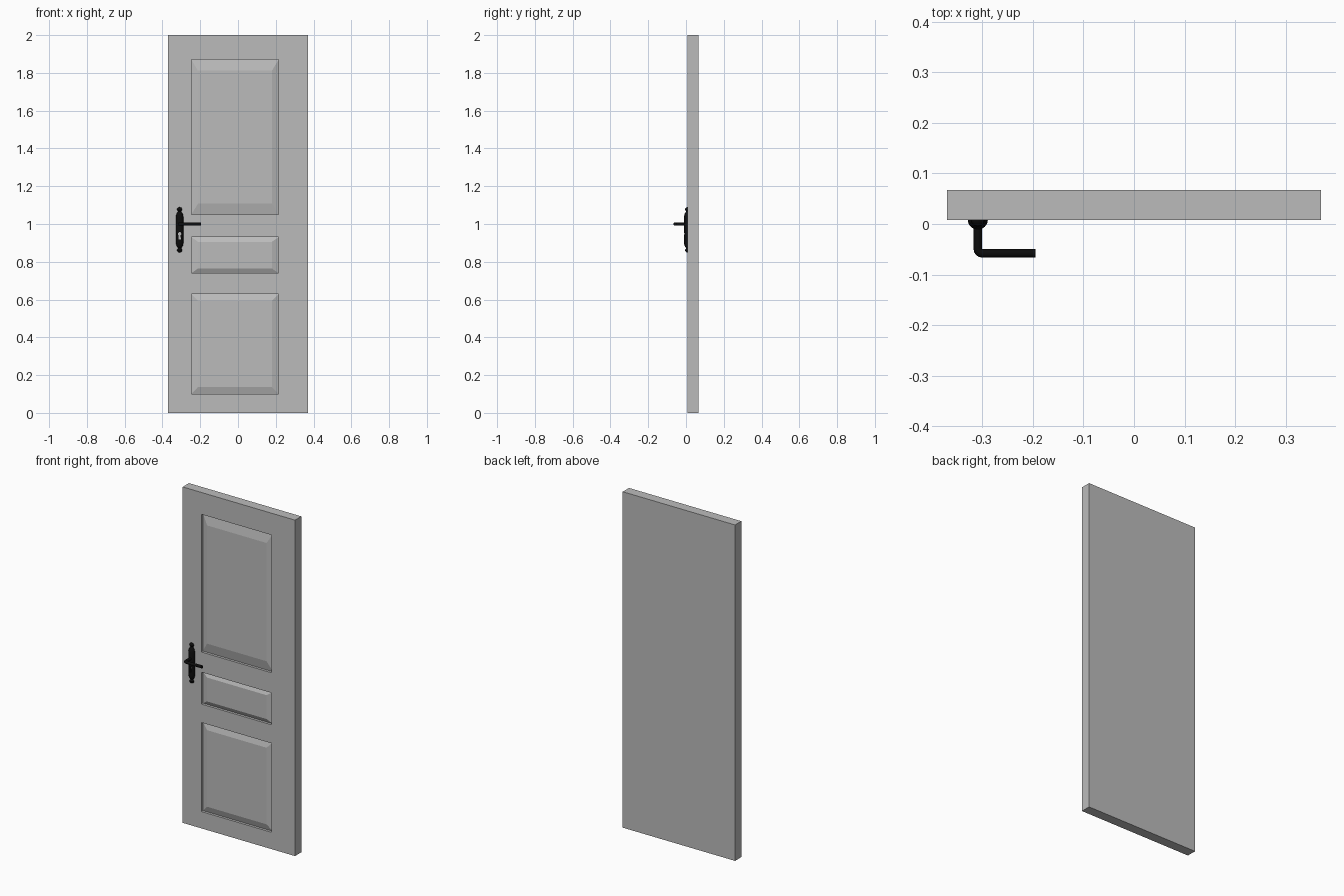
import bpy, bmesh, math
from mathutils import Vector, Matrix

cube = bpy.data.objects.get("Cube")
if cube:
    bpy.data.objects.remove(cube, do_unlink=True)


def material(name, value):
    m = bpy.data.materials.new(name)
    m.use_nodes = True
    colour = (value, value, value, 1)
    m.diffuse_color = colour
    m.node_tree.nodes["Principled BSDF"].inputs["Base Color"].default_value = colour
    return m


def make_object(name, bm, mat=None):
    bmesh.ops.recalc_face_normals(bm, faces=bm.faces)
    mesh = bpy.data.meshes.new(name)
    bm.to_mesh(mesh)
    bm.free()
    ob = bpy.data.objects.new(name, mesh)
    bpy.context.collection.objects.link(ob)
    if mat:
        mesh.materials.append(mat)
    return ob


grey = material("grey paint", 0.5)
black = material("black metal", 0.004)
FRONT, BACK, HANDLE_X = 0.008, 0.067, -0.309

# Door slab, cut into a grid so that three front cells become panels
left, right = -0.247, 0.215
panels = [(0.10, 0.63, 0.037), (0.74, 0.93, 0.024), (1.05, 1.87, 0.058)]
bm = bmesh.new()
bmesh.ops.create_cube(bm, size=1, matrix=Matrix.Translation((0, (FRONT + BACK) / 2, 1))
                      @ Matrix.Diagonal((0.74, BACK - FRONT, 2, 1)))
cuts = [((x, 0, 0), (1, 0, 0)) for x in (left, right)]
cuts += [((0, 0, z), (0, 0, 1)) for p in panels for z in p[:2]]
for co, no in cuts:
    bmesh.ops.bisect_plane(bm, geom=bm.verts[:] + bm.edges[:] + bm.faces[:],
                           plane_co=co, plane_no=no)
bm.normal_update()

# Each panel: sunk edge, then a bevelled raised field
for low, high, bevel in panels:
    face = next(f for f in bm.faces if f.normal.y < -0.9
                and left < f.calc_center_median().x < right
                and low < f.calc_center_median().z < high)
    face = bmesh.ops.extrude_discrete_faces(bm, faces=[face])["faces"][0]
    for v in face.verts:
        v.co.y = FRONT + 0.015
    centre = face.calc_center_median()
    face = bmesh.ops.extrude_discrete_faces(bm, faces=[face])["faces"][0]
    for v in face.verts:
        v.co.x -= math.copysign(0.035, v.co.x - centre.x)
        v.co.z -= math.copysign(bevel, v.co.z - centre.z)
        v.co.y = FRONT + 0.003
make_object("door_panel", bm, grey)

# Half-round back plate with a turned outline and ball ends
half = [(0, 0.020), (0.068, 0.020), (0.084, 0.017), (0.092, 0.012), (0.096, 0.008),
        (0.100, 0.010), (0.106, 0.014), (0.112, 0.013), (0.117, 0.009), (0.120, 0.002)]
outline = [(-h, r) for h, r in reversed(half[1:])] + half[1:]
bm = bmesh.new()
rings = []
for h, r in outline:
    angles = [math.pi * i / 12 for i in range(13)]
    rings.append([bm.verts.new((HANDLE_X + r * math.cos(a), FRONT + 0.001 - r * math.sin(a),
                                0.969 + h)) for a in angles])
for a, b in zip(rings, rings[1:]):
    for i in range(13):
        j = (i + 1) % 13
        bm.faces.new((a[i], a[j], b[j], b[i]))
bm.faces.new(rings[0])
bm.faces.new(rings[-1])
plate = make_object("handle_plate", bm, black)

# Keyhole cutter: round top with a slot below
bm = bmesh.new()
shape = [(0.009 * math.cos(a), 0.948 + 0.009 * math.sin(a))
         for a in (math.radians(-50 + 280 * i / 14) for i in range(15))]
shape += [(-0.006, 0.918), (0.006, 0.918)]
base = bm.faces.new([bm.verts.new((HANDLE_X + x, -0.04, z)) for x, z in shape])
ext = bmesh.ops.extrude_face_region(bm, geom=[base], use_keep_orig=True)
bmesh.ops.translate(bm, vec=(0, 0.07, 0),
                    verts=[v for v in ext["geom"] if isinstance(v, bmesh.types.BMVert)])
cutter = make_object("keyhole_cutter", bm)
cutter.hide_render = True
cutter.hide_viewport = True
cutter.display_type = 'WIRE'
mod = plate.modifiers.new("keyhole", 'BOOLEAN')
mod.operation = 'DIFFERENCE'
mod.object = cutter
mod.solver = 'EXACT'

# Lever: a round rod with a tight elbow
curve = bpy.data.curves.new("handle_lever", 'CURVE')
curve.dimensions = '3D'
curve.bevel_depth = 0.0085
curve.bevel_resolution = 4
curve.use_fill_caps = True
lever_y, bend = -0.058, 0.009
path = [Vector((HANDLE_X, FRONT, 1))]
for i in range(5):
    a = math.pi + i * math.pi / 8
    path.append(Vector((HANDLE_X + bend + bend * math.cos(a),
                        lever_y + bend + bend * math.sin(a), 1)))
path.append(Vector((-0.195, lever_y, 1)))
spline = curve.splines.new('POLY')
spline.points.add(len(path) - 1)
for point, co in zip(spline.points, path):
    point.co = (*co, 1)
curve.materials.append(black)
lever = bpy.data.objects.new("handle_lever", curve)
bpy.context.collection.objects.link(lever)

# Smooth shading on the turned plate
bpy.ops.object.select_all(action='DESELECT')
plate.select_set(True)
bpy.context.view_layer.objects.active = plate
bpy.ops.object.shade_smooth_by_angle(angle=math.radians(40))
